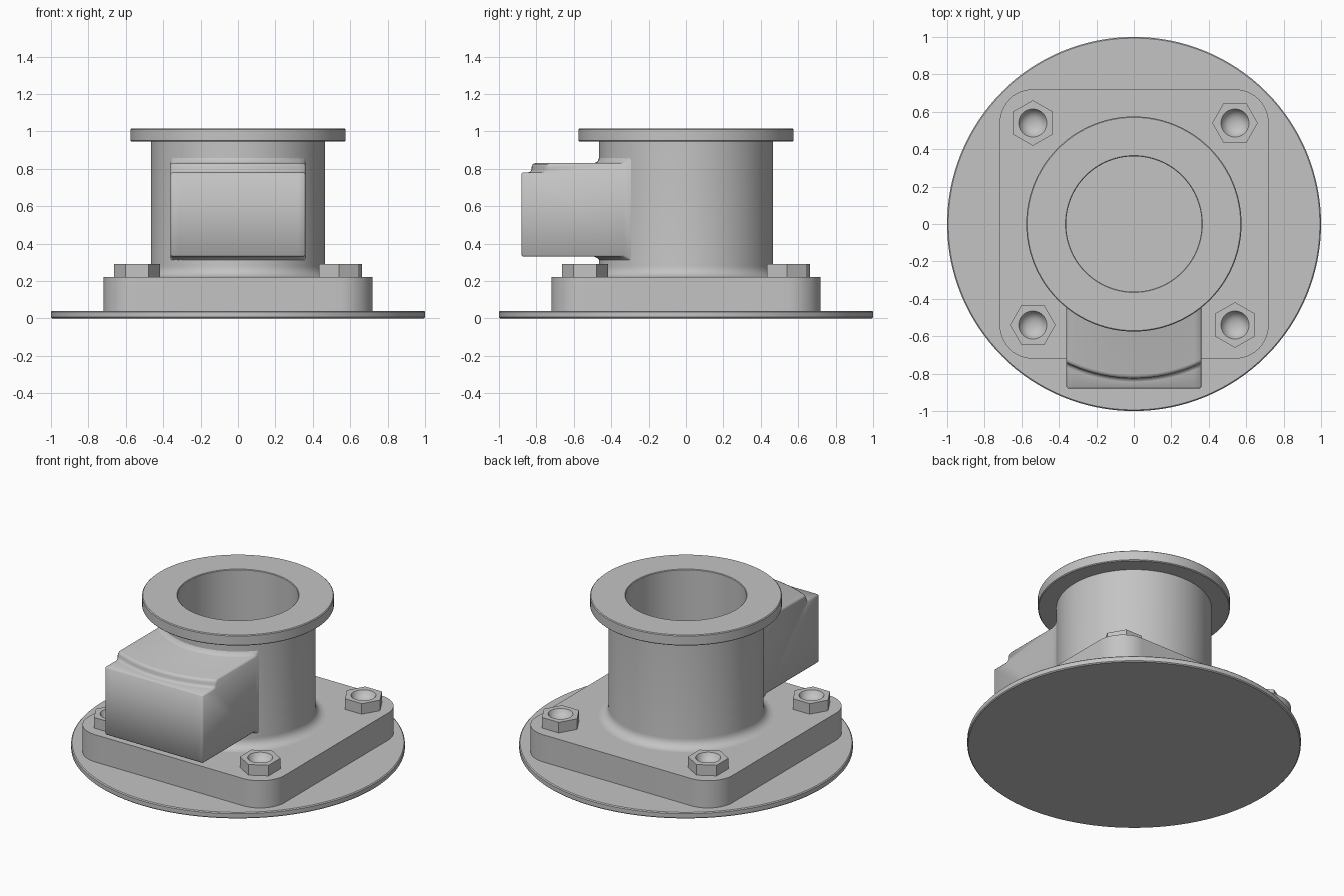
import bpy
import bmesh
from math import sin, cos, pi, radians, sqrt

cube = bpy.data.objects.get("Cube")
if cube:
    bpy.data.objects.remove(cube, do_unlink=True)

grey = bpy.data.materials.new("light_grey")
grey.use_nodes = True
grey.diffuse_color = (0.55, 0.55, 0.55, 1)
grey.node_tree.nodes["Principled BSDF"].inputs["Base Color"].default_value = (0.55, 0.55, 0.55, 1)


def finish(name, bm, loc=(0, 0, 0), angle=35):
    """Turn a bmesh into a smooth-shaded object with sharp edges kept."""
    bmesh.ops.remove_doubles(bm, verts=bm.verts, dist=1e-5)
    bmesh.ops.recalc_face_normals(bm, faces=bm.faces)
    mesh = bpy.data.meshes.new(name)
    bm.to_mesh(mesh)
    bm.free()
    mesh.materials.append(grey)
    obj = bpy.data.objects.new(name, mesh)
    obj.location = loc
    bpy.context.collection.objects.link(obj)
    bpy.ops.object.select_all(action='DESELECT')
    bpy.context.view_layer.objects.active = obj
    obj.select_set(True)
    bpy.ops.object.shade_smooth_by_angle(angle=radians(angle))
    return obj


def circle(r, z, n, turn=0):
    return [(r * cos(turn + 2 * pi * i / n), r * sin(turn + 2 * pi * i / n), z) for i in range(n)]


def loft(bm, loops, closed=False, caps=False):
    """Skin a list of equally long point rings."""
    rings = [[bm.verts.new(p) for p in loop] for loop in loops]
    pairs = list(zip(rings, rings[1:]))
    if closed:
        pairs.append((rings[-1], rings[0]))
    for a, b in pairs:
        for i in range(len(a)):
            j = (i + 1) % len(a)
            bm.faces.new((a[i], a[j], b[j], b[i]))
    if caps:
        bm.faces.new(rings[0])
        bm.faces.new(rings[-1])


def lathe(name, profile, n=96, closed=False, caps=False):
    bm = bmesh.new()
    loft(bm, [circle(r, z, n) for r, z in profile], closed, caps)
    return finish(name, bm)


BORE = 0.362
NECK = 0.465

# Thin round base
lathe("base_disc", [(0.994, 0), (1, 0.006), (1, 0.034), (0.994, 0.04)], 128, caps=True)

# Hollow neck with a fillet at the foot and a flange at the top
fillet = [(NECK + 0.06 * (1 - cos(a)), 0.28 - 0.06 * sin(a))
          for a in [i * pi / 12 for i in range(7)]]
lathe("neck_and_flange",
      [(BORE, 0.04), (BORE, 1.011), (BORE + 0.004, 1.015), (0.57, 1.015), (0.575, 1.01),
       (0.575, 0.95), (0.57, 0.945), (NECK, 0.945)] + fillet)

# Square mounting plate with rounded corners, bored through
HALF, CORNER, STEPS = 0.72, 0.18, 16
outline = []
for k in range(4):
    mid = pi / 4 + k * pi / 2
    cx = (HALF - CORNER) * sqrt(2) * cos(mid)
    cy = (HALF - CORNER) * sqrt(2) * sin(mid)
    for i in range(STEPS):
        a = mid - pi / 4 + i * pi / 2 / (STEPS - 1)
        outline.append((cx + CORNER * cos(a), cy + CORNER * sin(a)))
inner = circle(0.4, 0, len(outline))
bm = bmesh.new()
loft(bm, [[(p[0], p[1], z) for p in ring]
          for ring, z in ((inner, 0.03), (outline, 0.03), (outline, 0.22), (inner, 0.22))],
     closed=True)
finish("mounting_plate", bm)

# Hexagonal nuts with dished centres, turned alternately
for side_x, x in (("left", 0.54), ("right", -0.54)):
    for side_y, y in (("front", -0.54), ("back", 0.54)):
        turn = 0 if x * y > 0 else pi / 6
        hexagon = []
        for i in range(6):
            a, b = circle(0.122, 0, 6, turn)[i], circle(0.122, 0, 6, turn)[(i + 1) % 6]
            hexagon += [(a[0] + (b[0] - a[0]) * t / 6, a[1] + (b[1] - a[1]) * t / 6)
                        for t in range(6)]
        bm = bmesh.new()
        loops = [[(px, py, z) for px, py in hexagon] for z in (0, 0.072)]
        loops += [circle(r, z, 36, turn) for r, z in
                  ((0.075, 0.072), (0.066, 0.055), (0.052, 0.04), (0.034, 0.031), (0.012, 0.027))]
        loft(bm, loops, caps=True)
        finish("nut_" + side_y + "_" + side_x, bm, (x, y, 0.218))

# Side box: sections across x, with a curved step and fillets that follow the neck
FRONT, TOP, LOW, BOTTOM = 0.88, 0.83, 0.78, 0.33
WIDE, EDGE = 0.36, 0.008


def box_section(x, inset):
    around = [(0.455, BOTTOM - 0.035), (0.468, BOTTOM - 0.012), (0.49, BOTTOM + inset)]
    step = [(0.795, LOW + 0.002), (0.802, LOW + 0.002)]
    step = [(0.845, LOW), (0.832, LOW + 0.005), (0.826, LOW + 0.016), (0.825, TOP - 0.018),
            (0.819, TOP - 0.005), (0.806, TOP)]
    back = [(0.49, TOP), (0.474, TOP + 0.008), (0.466, TOP + 0.025), (0.455, TOP + 0.04)]
    front = [(FRONT - EDGE, BOTTOM + inset), (FRONT - inset, BOTTOM + EDGE),
             (FRONT - inset, LOW - EDGE), (FRONT - EDGE, LOW - inset)]

    def bent(points, drop=0):
        return [(x, -sqrt(r * r - x * x), z - drop) for r, z in points]
    return (bent(around) + [(x, -y, z) for y, z in front]
            + bent(step, inset) + bent(back, inset))


stations = [(-WIDE, EDGE)]
stations += [((WIDE - EDGE) * (i / 12 - 1), 0) for i in range(25)]
stations += [(WIDE, EDGE)]
bm = bmesh.new()
loft(bm, [box_section(x, inset) for x, inset in stations], caps=True)
finish("side_box", bm, angle=50)
